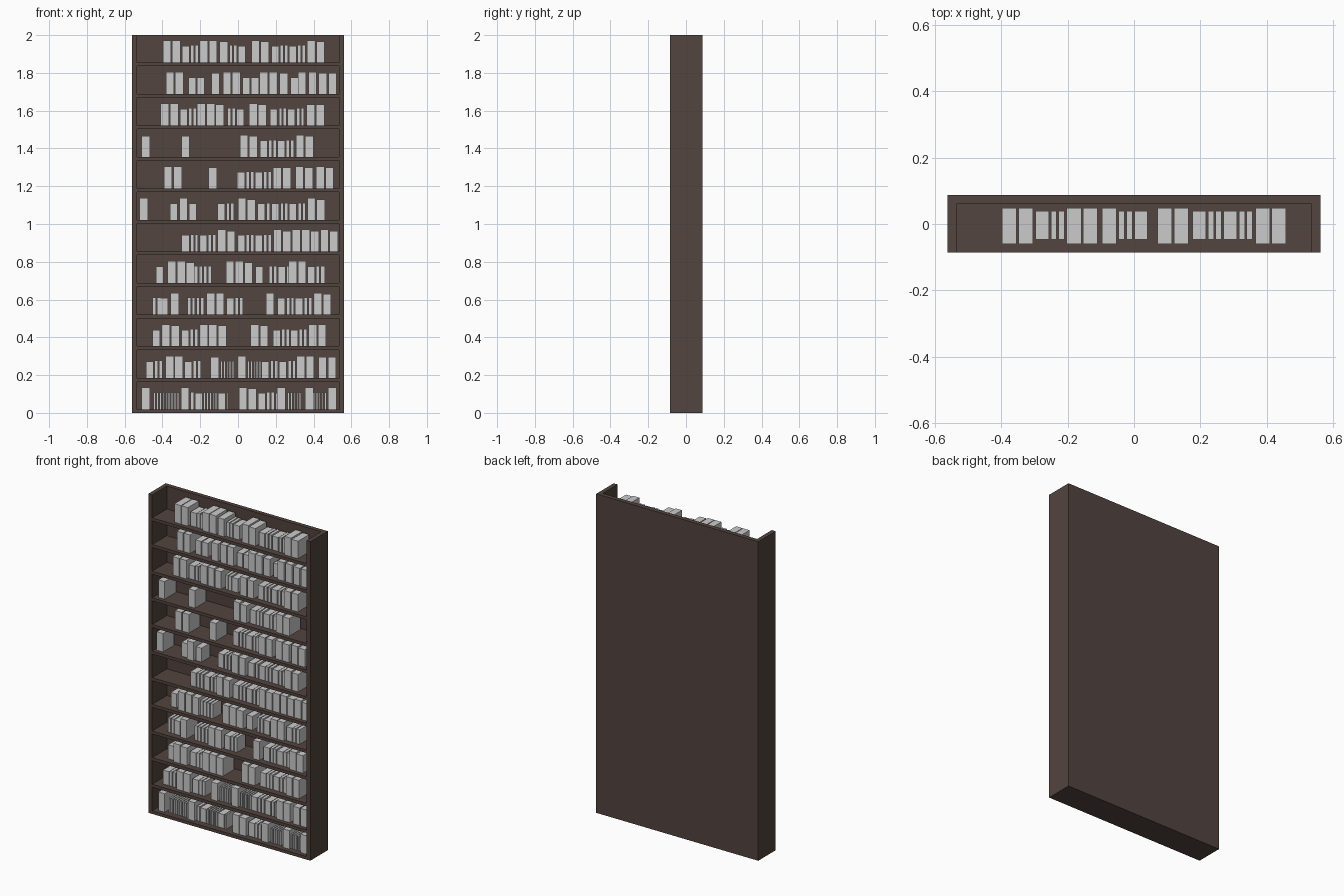
import bpy, bmesh
from mathutils import Matrix, Vector

if "Cube" in bpy.data.objects:
    bpy.data.objects.remove(bpy.data.objects["Cube"])

wood = bpy.data.materials.new("dark_wood")
wood.diffuse_color = (0.085, 0.058, 0.049, 1)
wood.use_nodes = True
wood.node_tree.nodes["Principled BSDF"].inputs["Base Color"].default_value = wood.diffuse_color


def boxes(name, spans, mat=None):
    """One object from boxes given as (x0, x1, y0, y1, z0, z1)."""
    bm = bmesh.new()
    for x0, x1, y0, y1, z0, z1 in spans:
        m = Matrix.Translation(((x0 + x1) / 2, (y0 + y1) / 2, (z0 + z1) / 2))
        bmesh.ops.create_cube(bm, size=1, matrix=m @ Matrix.Diagonal(Vector((x1 - x0, y1 - y0, z1 - z0, 1))))
    me = bpy.data.meshes.new(name)
    bm.to_mesh(me)
    bm.free()
    ob = bpy.data.objects.new(name, me)
    bpy.context.collection.objects.link(ob)
    if mat:
        me.materials.append(mat)
    return ob


# Cabinet: two sides, back, twelve shelves, open top
W, IN, Y0, YB, Y1, PITCH, T = 0.562, 0.535, -0.086, 0.06, 0.087, 0.167, 0.019
boxes("left_side", [(-W, -IN, Y0, Y1, 0, 2)], wood)
boxes("right_side", [(IN, W, Y0, Y1, 0, 2)], wood)
boxes("back_panel", [(-IN, IN, YB, Y1, 0, 2)], wood)
for k in range(12):
    boxes(f"shelf_{k + 1}", [(-IN, IN, Y0, YB, k * PITCH, k * PITCH + T)], wood)

# Book kinds: width, height, front y, back y, step to next
KIND = {
    "B": (0.044, 0.116, -0.061, 0.049, 0.049),   # big
    "C": (0.044, 0.110, -0.061, 0.049, 0.051),   # big, slightly shorter
    "M": (0.040, 0.087, -0.046, 0.039, 0.046),   # medium
    "S": (0.018, 0.091, -0.046, 0.039, 0.0235),  # slim
    "T": (0.010, 0.089, -0.046, 0.039, 0.0155),  # thin
}

# Groups of books per shelf, bottom to top: start x and sequence of kinds
ROWS = [
    [(-.51, "B"), (-.447, "TTTTTTTTT"), (-.303, "B"), (-.252, "SMTTTTTMT"), (.004, "BC"),
     (.105, "MSSM"), (.207, "B"), (.262, "TTTTT"), (.355, "B"), (.397, "TTTTT"), (.477, "B")],
    [(-.488, "MSS"), (-.384, "BB"), (-.283, "MSS"), (-.145, "C"), (-.093, "TTTTT"), (-.002, "B"),
     (.05, "TTTTT"), (.125, "MSSMSS"), (.31, "BB"), (.425, "CC")],
    [(-.453, "M"), (-.404, "BC"), (-.3, "MSS"), (-.204, "BBC"), (.067, "BC"), (.185, "MSSMSS"), (.374, "BB")],
    [(-.453, "SS"), (-.41, "M"), (-.357, "B"), (-.268, "SSSS"), (-.166, "BB"), (-.062, "MSS"),
     (.147, "B"), (.21, "MSSMSS"), (.4, "BC")],
    [(-.434, "M"), (-.372, "BBC"), (-.275, "MSSSS"), (-.064, "BBC"), (.092, "M"), (.165, "SSMSS"),
     (.268, "BB"), (.368, "MSS"), (.442, "S")],
    [(-.298, "MSSMSS"), (-.108, "BC"), (-.003, "MSSMSS"), (.187, "BCBBCBC")],
    [(-.521, "B"), (-.36, "M"), (-.311, "B"), (-.26, "M"), (-.108, "MSS"), (-.001, "BC"), (.103, "M"),
     (.152, "S"), (.178, "MSSMSS"), (.367, "BC")],
    [(-.393, "B"), (-.341, "B"), (-.155, "C"), (-.004, "MSSMSS"), (.185, "CC"), (.304, "BC"), (.413, "BC")],
    [(-.51, "C"), (-.3, "C"), (.01, "BC"), (.116, "MSSMSS"), (.306, "BC")],
    [(-.409, "BB"), (-.308, "MSS"), (-.216, "BBC"), (-.056, "SSM"), (.058, "BC"), (.17, "MSSMSS"), (.363, "CC")],
    [(-.382, "BB"), (-.263, "MM"), (-.141, "C"), (-.08, "BB"), (.024, "MM"), (.115, "BB"), (.22, "C"),
     (.277, "M"), (.317, "B"), (.372, "B"), (.427, "CC")],
    [(-.398, "BB"), (-.297, "MSS"), (-.203, "BB"), (-.097, "C"), (-.046, "SSM"), (.071, "BC"),
     (.177, "MSSMSS"), (.366, "BC")],
]
for k, row in enumerate(ROWS):
    z = k * PITCH + T
    spans = []
    for x, seq in row:
        for c in seq:
            w, h, y0, y1, step = KIND[c]
            spans.append((x, x + w, y0, y1, z, z + h))
            x += step
    boxes(f"books_{k + 1}", spans)
